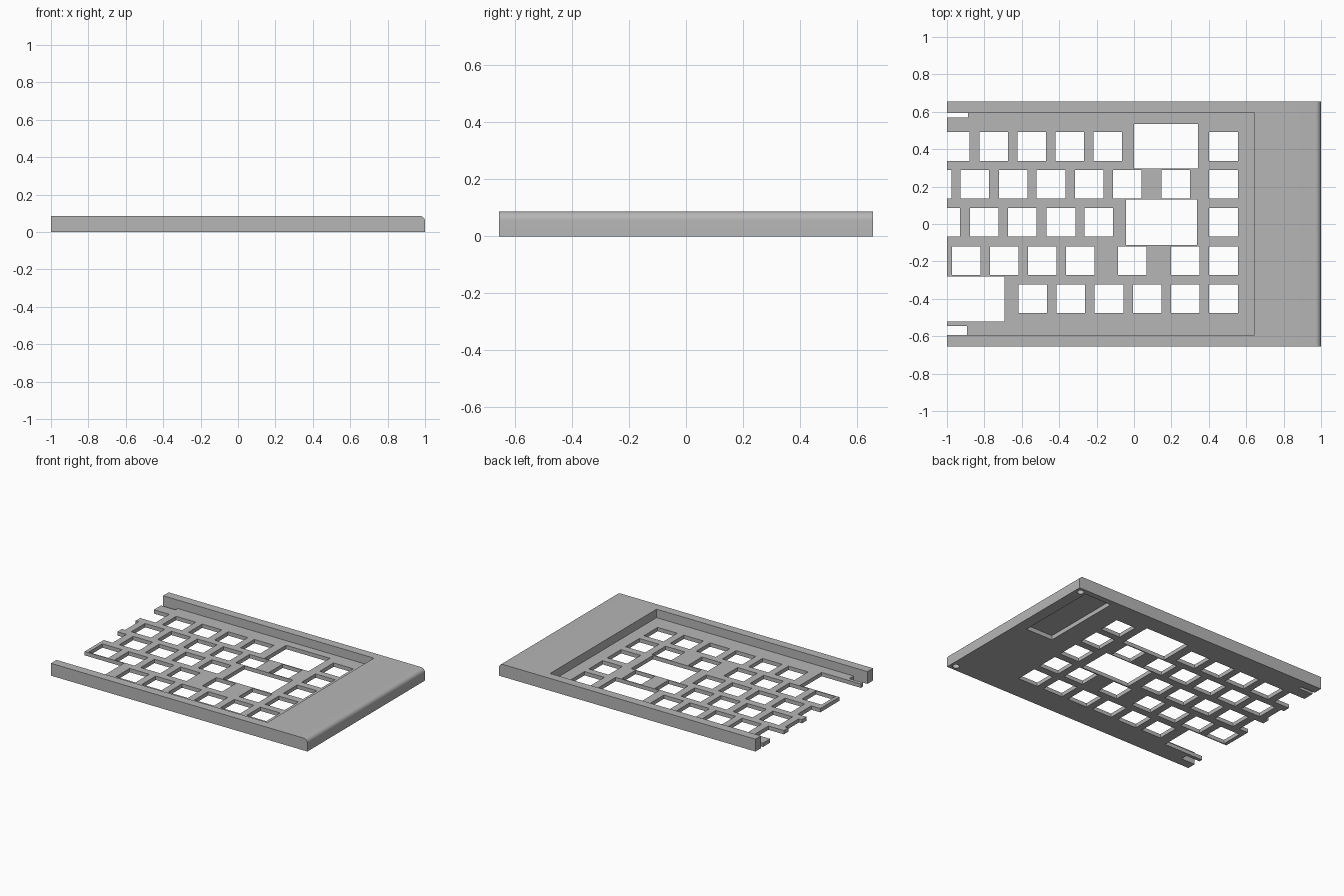
import bpy, bmesh, math
from mathutils import Matrix, Vector

cube = bpy.data.objects.get("Cube")
if cube:
    bpy.data.objects.remove(cube, do_unlink=True)

# Main dimensions
HALF_Y, HEIGHT, PLATE, INNER_Y = 0.655, 0.087, 0.027, 0.593
ROUND = 0.03
KEY = 0.153
OPEN = -1.1  # cuts starting here run out through the open end

mat = bpy.data.materials.new("case grey")
mat.use_nodes = True
grey = (0.47, 0.47, 0.47, 1)
mat.diffuse_color = grey
mat.node_tree.nodes["Principled BSDF"].inputs["Base Color"].default_value = grey


def make_object(name, bm):
    bmesh.ops.recalc_face_normals(bm, faces=bm.faces)
    mesh = bpy.data.meshes.new(name)
    bm.to_mesh(mesh)
    bm.free()
    mesh.materials.append(mat)
    ob = bpy.data.objects.new(name, mesh)
    bpy.context.collection.objects.link(ob)
    return ob


def add_box(bm, x0, x1, y0, y1, z0, z1):
    size = Matrix.Diagonal((x1 - x0, y1 - y0, z1 - z0, 1))
    centre = Vector(((x0 + x1) / 2, (y0 + y1) / 2, (z0 + z1) / 2))
    bmesh.ops.create_cube(bm, size=1, matrix=Matrix.Translation(centre) @ size)


def cut(target, bm):
    """Subtract the shapes in bm from target and drop the cutter."""
    cutter = make_object("cutter", bm)
    cutter.hide_render = True
    mod = target.modifiers.new("cut", 'BOOLEAN')
    mod.operation, mod.solver, mod.object = 'DIFFERENCE', 'EXACT', cutter
    graph = bpy.context.evaluated_depsgraph_get()
    result = bpy.data.meshes.new_from_object(target.evaluated_get(graph))
    target.modifiers.clear()
    target.data = result
    bpy.data.objects.remove(cutter, do_unlink=True)


# Case body: side profile with one rounded top edge, extruded across y
profile = [(-1, 0), (1, 0)]
for i in range(9):
    a = math.pi / 2 * i / 8
    profile.append((1 - ROUND + ROUND * math.cos(a), HEIGHT - ROUND + ROUND * math.sin(a)))
profile.append((-1, HEIGHT))
bm = bmesh.new()
face = bm.faces.new([bm.verts.new((x, -HALF_Y, z)) for x, z in profile])
ext = bmesh.ops.extrude_face_region(bm, geom=[face])
bmesh.ops.translate(bm, vec=(0, 2 * HALF_Y, 0),
                    verts=[v for v in ext["geom"] if isinstance(v, bmesh.types.BMVert)])
case = make_object("keyboard_case", bm)

# Sunken key area, leaving the thin switch plate
bm = bmesh.new()
add_box(bm, OPEN, 0.645, -INNER_Y, INNER_Y, PLATE, 0.2)
cut(case, bm)

# Key openings: lower edge of each row, then left edges of its keys
rows = {
    0.338: (-0.827, -0.623, -0.42, -0.217, 0.402),
    0.136: (-0.927, -0.723, -0.52, -0.316, -0.112, 0.146, 0.402),
    -0.068: (-0.878, -0.674, -0.467, -0.264, 0.402),
    -0.273: (-0.974, -0.77, -0.568, -0.364, -0.086, 0.198, 0.402),
    -0.477: (-0.618, -0.415, -0.21, -0.006, 0.198, 0.402),
}
bm = bmesh.new()
for y, lefts in rows.items():
    for x in lefts:
        add_box(bm, x, x + KEY, y, y + KEY, -0.1, 0.05)

# Wide openings, keys split by the open end, and slots beside the walls
for x0, x1, y0, y1 in (
    (0, 0.342, 0.296, 0.535), (-0.042, 0.337, -0.111, 0.13),
    (OPEN, -0.693, -0.52, -0.28),
    (OPEN, -0.88, 0.338, 0.491), (OPEN, -0.976, 0.136, 0.289),
    (OPEN, -0.93, -0.068, 0.085),
    (OPEN, -0.887, 0.57, INNER_Y), (OPEN, -0.892, -INNER_Y, -0.545),
):
    add_box(bm, x0, x1, y0, y1, -0.1, 0.05)

# Underside recess and blind screw holes
add_box(bm, 0.71, 0.92, 0.035, 0.615, -0.1, 0.03)
for side in (-1, 1):
    bmesh.ops.create_cone(bm, cap_ends=True, segments=24, radius1=0.022, radius2=0.022,
                          depth=0.1, matrix=Matrix.Translation((0.96, side * 0.615, 0)))
cut(case, bm)

# Smooth rounding, sharp edges elsewhere
bpy.ops.object.select_all(action='DESELECT')
case.select_set(True)
bpy.context.view_layer.objects.active = case
bpy.ops.object.shade_smooth_by_angle(angle=math.radians(30))
